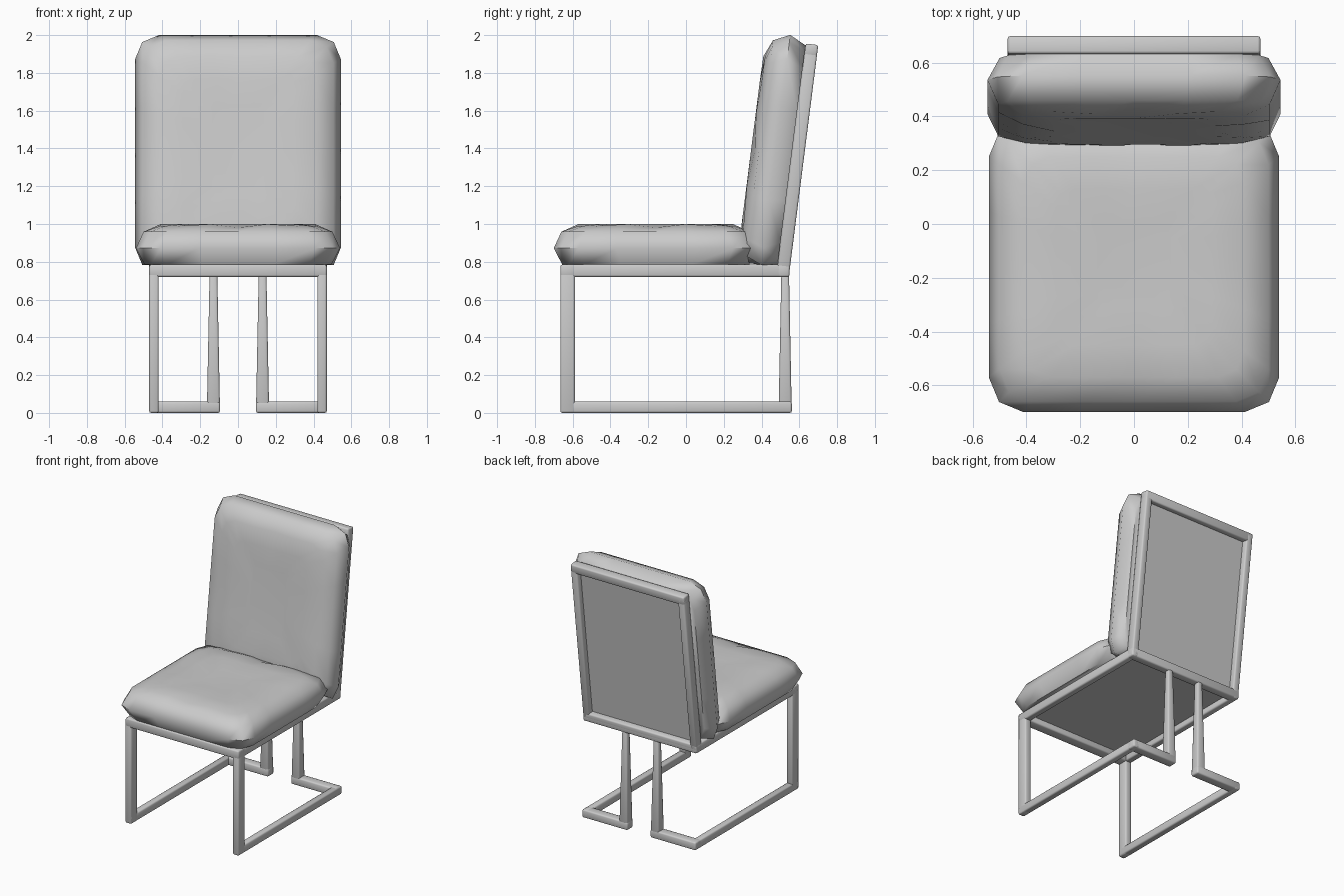
import bpy, bmesh, math
from mathutils import Matrix

if "Cube" in bpy.data.objects:
    bpy.data.objects.remove(bpy.data.objects["Cube"])

# One plain grey for the whole chair
grey = bpy.data.materials.new("plain_grey")
grey.use_nodes = True
grey.diffuse_color = (0.6, 0.6, 0.6, 1)
grey.node_tree.nodes["Principled BSDF"].inputs["Base Color"].default_value = (0.6, 0.6, 0.6, 1)

# The backrest leans back: its local y runs up the back, its local z faces forward
LEAN = Matrix.Translation((0, 0.483, 0.77)) @ Matrix.Rotation(math.radians(82.75), 4, 'X')
FLAT = Matrix.Identity(4)


def finish(name, bm, matrix, angle):
    bmesh.ops.recalc_face_normals(bm, faces=bm.faces)
    mesh = bpy.data.meshes.new(name)
    bm.to_mesh(mesh)
    bm.free()
    mesh.transform(matrix)
    mesh.materials.append(grey)
    obj = bpy.data.objects.new(name, mesh)
    bpy.context.collection.objects.link(obj)
    bpy.ops.object.select_all(action='DESELECT')
    obj.select_set(True)
    bpy.context.view_layer.objects.active = obj
    bpy.ops.object.shade_smooth_by_angle(angle=math.radians(angle))


def bar(name, low, high, matrix=FLAT, top_scale=1, bevel=0.01):
    """Soft-edged box between two corners, optionally tapered upward."""
    bm = bmesh.new()
    bmesh.ops.create_cube(bm, size=1)
    for v in bm.verts:
        k = top_scale if v.co.z > 0 else 1
        for i in range(3):
            scale = k if i < 2 else 1
            v.co[i] = (low[i] + high[i]) / 2 + v.co[i] * (high[i] - low[i]) * scale
    if bevel:
        bmesh.ops.bevel(bm, geom=bm.edges[:], offset=bevel, segments=2,
                        profile=0.5, affect='EDGES')
    finish(name, bm, matrix, 50)


def outline(hx, hy, r):
    """Rounded rectangle with split sides; returns (x, y, dip) points."""
    corners = [(hx, hy), (-hx, hy), (-hx, -hy), (hx, -hy)]
    pts = []
    for i, (cx, cy) in enumerate(corners):
        ox, oy = cx - math.copysign(r, cx), cy - math.copysign(r, cy)
        arc = [math.radians(90 * i + 45 * s) for s in range(3)]
        pts += [(ox + r * math.cos(a), oy + r * math.sin(a), 0.5) for a in arc]
        nx, ny = corners[(i + 1) % 4]
        ex = nx - math.copysign(r, nx) + r * math.cos(arc[-1])
        ey = ny - math.copysign(r, ny) + r * math.sin(arc[-1])
        sx, sy, _ = pts[-1]
        for t, dip in ((0.25, 0), (0.5, 1), (0.75, 0)):
            pts.append((sx + (ex - sx) * t, sy + (ey - sy) * t, dip))
    return pts


def cushion(name, hx, y0, y1, floor, matrix):
    """Stack of shrinking rounded rings, scalloped at the rim, cut flat at floor."""
    hy, mid = (y1 - y0) / 2, (y0 + y1) / 2
    profile = [(0.045, 0, 0), (0, 0.087, 0), (0.04, 0.174, 0), (0.13, 0.214, 0.018),
               (0.25, 0.216, 0), (0.4, 0.208, 0)]
    bm = bmesh.new()
    rings = []
    for inset, height, dip in profile:
        fx, fy = 1 - inset / hx, 1 - inset / hy
        rings.append([bm.verts.new((x * fx, max(floor, mid + y * fy), height - dip * d))
                      for x, y, d in outline(hx, hy, 0.13)])
    n = len(rings[0])
    for a, b in zip(rings, rings[1:]):
        for i in range(n):
            j = (i + 1) % n
            bm.faces.new((a[i], a[j], b[j], b[i]))
    bm.faces.new(rings[0])
    bm.faces.new(rings[-1])
    finish(name, bm, matrix, 60)


# Cushions
cushion("seat_cushion", 0.54, -0.70, 0.38, -0.70, Matrix.Translation((0, 0, 0.785)))
cushion("back_cushion", 0.545, -0.035, 1.23, 0.002, LEAN)

# Seat frame and underside panel
bar("seat_front_rail", (-0.47, -0.665, 0.72), (0.47, -0.587, 0.785))
bar("seat_rear_rail", (-0.47, 0.485, 0.72), (0.47, 0.548, 0.785))
bar("seat_panel", (-0.44, -0.63, 0.762), (0.44, 0.51, 0.775), bevel=0)

# Back frame and rear panel
bar("back_top_rail", (-0.47, 1.13, -0.067), (0.47, 1.195, 0), LEAN)
bar("back_bottom_rail", (-0.47, -0.042, -0.067), (0.47, 0.022, 0), LEAN)
bar("back_panel", (-0.44, 0, -0.025), (0.44, 1.16, -0.01), LEAN, bevel=0)


# Paired bars on each side
def side_bar(name, low, high, **options):
    for label, flip in (("left", 1), ("right", -1)):
        xs = sorted((low[0] * flip, high[0] * flip))
        bar(label + "_" + name, (xs[0], *low[1:]), (xs[1], *high[1:]), **options)


side_bar("seat_rail", (0.42, -0.665, 0.72), (0.47, 0.548, 0.785))
side_bar("back_post", (0.418, -0.042, -0.067), (0.47, 1.195, 0), matrix=LEAN)
side_bar("front_leg", (0.42, -0.665, 0), (0.47, -0.587, 0.785))
side_bar("floor_rail", (0.42, -0.665, 0), (0.47, 0.56, 0.06))
side_bar("floor_return", (0.095, 0.49, 0), (0.47, 0.56, 0.06))
side_bar("rear_leg", (0.095, 0.49, 0), (0.165, 0.56, 0.74), top_scale=0.58)
